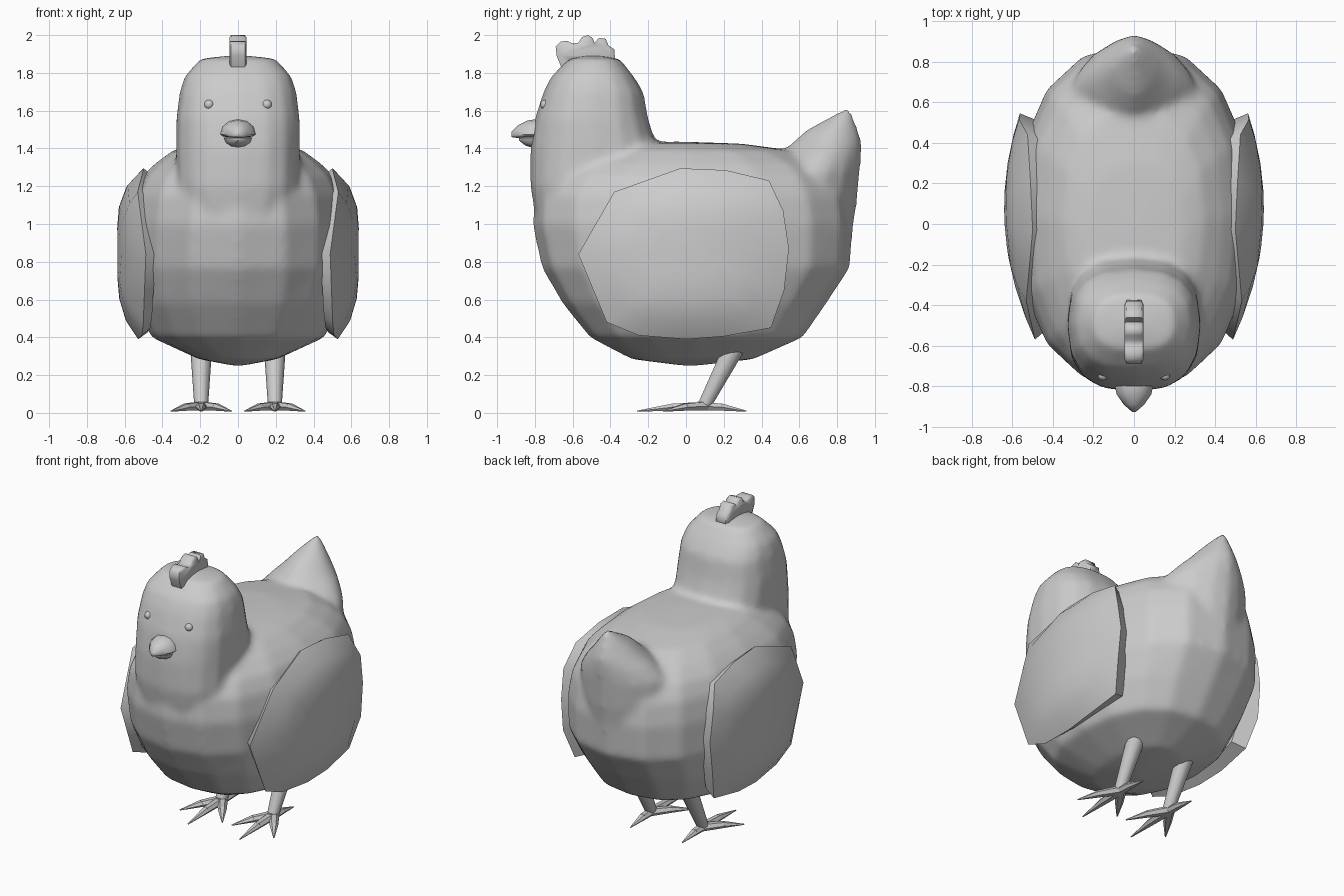
import bpy, bmesh, math
from mathutils import Vector

if "Cube" in bpy.data.objects:
    bpy.data.objects.remove(bpy.data.objects["Cube"])

grey = bpy.data.materials.new("plain grey")
grey.diffuse_color = (0.6, 0.6, 0.6, 1)
grey.use_nodes = True
grey.node_tree.nodes["Principled BSDF"].inputs["Base Color"].default_value = grey.diffuse_color


def shade(ob, angle):
    bpy.ops.object.select_all(action='DESELECT')
    ob.select_set(True)
    bpy.context.view_layer.objects.active = ob
    bpy.ops.object.shade_smooth_by_angle(angle=math.radians(angle))


def finish(name, bm, angle=50):
    """Turn a bmesh into a smooth-shaded object."""
    bmesh.ops.recalc_face_normals(bm, faces=bm.faces)
    me = bpy.data.meshes.new(name)
    bm.to_mesh(me)
    bm.free()
    ob = bpy.data.objects.new(name, me)
    bpy.context.collection.objects.link(ob)
    me.materials.append(grey)
    shade(ob, angle)
    return ob


def bridge(bm, a, b):
    n = len(a)
    for i in range(n):
        j = (i + 1) % n
        bm.faces.new((a[i], a[j], b[j], b[i]))


def fan(bm, ring, tip):
    v = bm.verts.new(tip)
    for i in range(len(ring)):
        bm.faces.new((ring[i], ring[(i + 1) % len(ring)], v))


def loft(name, low, rings, high, sides=16, power=2.3):
    """Stack rounded rings (z, front y, back y, half width) between two tips."""
    bm = bmesh.new()
    loops = []
    for z, yf, yb, w in rings:
        loop = []
        for i in range(sides):
            t = 2 * math.pi * i / sides
            c, s = math.cos(t), math.sin(t)
            x = math.copysign(abs(c) ** (2 / power), c) * w
            y = math.copysign(abs(s) ** (2 / power), s) * (yb - yf) / 2 + (yf + yb) / 2
            loop.append(bm.verts.new((x, y, z)))
        loops.append(loop)
    for a, b in zip(loops, loops[1:]):
        bridge(bm, a, b)
    fan(bm, loops[0], low)
    fan(bm, loops[-1], high)
    return finish(name, bm)


def tube(bm, a, b, ra, rb, sides=8, flat=1.0):
    """Tapered limb from a to b; flat squashes it vertically."""
    a, b = Vector(a), Vector(b)
    side = (b - a).cross(Vector((0, 0, 1))).normalized()
    up = side.cross(b - a).normalized() * flat
    ends = []
    for p, r in ((a, ra), (b, rb)):
        ends.append([bm.verts.new(p + r * (side * math.cos(2 * math.pi * i / sides)
                     + up * math.sin(2 * math.pi * i / sides))) for i in range(sides)])
    bridge(bm, *ends)
    bm.faces.new(ends[0])
    bm.faces.new(ends[1])


# Torso, head and tail, fused into one soft skin
tail = loft("tail", (0, .55, .65), [
    (.75, .35, .85, .25), (1.10, .32, .905, .33), (1.28, .41, .922, .30),
    (1.37, .50, .93, .23), (1.43, .56, .932, .17), (1.50, .64, .912, .11)],
    (0, .865, 1.625), power=1.7)
head = loft("head", (0, -.5, .85), [
    (1.0, -.79, -.30, .28), (1.2, -.825, -.22, .325), (1.40, -.825, -.15, .33),
    (1.56, -.80, -.20, .328), (1.70, -.755, -.225, .31),
    (1.78, -.715, -.275, .285), (1.875, -.62, -.35, .20)], (0, -.50, 1.897), power=2.6)
body = loft("body", (0, .02, .245), [
    (.285, -.29, .36, .21), (.40, -.51, .62, .46), (.58, -.655, .745, .545),
    (.77, -.765, .87, .58), (1.0, -.815, .885, .58), (1.15, -.80, .86, .555),
    (1.25, -.74, .80, .51), (1.32, -.66, .72, .44), (1.39, -.52, .56, .345),
    (1.425, -.40, .30, .24)], (0, -.05, 1.437))
for part in (head, tail):
    mod = body.modifiers.new("fuse", 'BOOLEAN')
    mod.operation, mod.solver, mod.object = 'UNION', 'EXACT', part
soft = body.modifiers.new("skin", 'REMESH')
soft.mode, soft.voxel_size, soft.use_smooth_shade = 'VOXEL', .022, True
relax = body.modifiers.new("relax", 'SMOOTH')
relax.factor, relax.iterations = .5, 10
bpy.context.view_layer.objects.active = body
for mod in list(body.modifiers):
    bpy.ops.object.modifier_apply(modifier=mod.name)
bpy.data.objects.remove(tail)
bpy.data.objects.remove(head)
shade(body, 80)

# Wings: curved plates following the body
outline = [(-.57, .84), (-.38, 1.17), (-.03, 1.295), (.21, 1.285), (.44, 1.23), (.515, 1.07),
           (.545, .87), (.52, .65), (.45, .45), (.2, .405), (0, .39), (-.25, .41), (-.42, .48)]


def bulge(y, z):
    dz = z - .88
    return .64 - .36 * (y - .08) ** 2 - (4.6 if dz > 0 else 1.9) * dz ** 4


for side, label in ((-1, "left"), (1, "right")):
    bm = bmesh.new()
    loops = []
    for k, deep in ((.3, 0), (.55, 0), (.8, 0), (1, 0), (.92, 1)):
        loops.append([])
        for y, z in outline:
            inset = deep * (.08 + .05 * y)
            y, z = y * k, .85 + (z - .85) * k
            loops[-1].append(bm.verts.new((side * (bulge(y / (.92 if deep else 1), z) - inset), y, z)))
    for a, b in zip(loops, loops[1:]):
        bridge(bm, a, b)
    fan(bm, loops[0], (side * bulge(0, .85), 0, .85))
    fan(bm, loops[-1], (side * .50, 0, .85))
    finish(label + "_wing", bm, 50)

    # Leg and four-toed foot
    bm = bmesh.new()
    x = side * .195
    tube(bm, (x, .255, .345), (x, .10, .045), .058, .037, 10)
    for dx, y, start in ((0, -.26, .12), (-.16, -.12, .11), (.16, -.12, .11), (0, .32, .06)):
        base = Vector((x, start, .036))
        tip = Vector((x + dx, y, .009))
        mid = base.lerp(tip, .5) + Vector((0, 0, .008))
        tube(bm, base, mid, .034, .027, 6, .8)
        tube(bm, mid, tip, .027, .004, 6, .8)
    finish(label + "_leg", bm)

    # Eye
    bm = bmesh.new()
    bmesh.ops.create_uvsphere(bm, u_segments=14, v_segments=10, radius=.026)
    bmesh.ops.translate(bm, verts=bm.verts, vec=(side * .153, -.745, 1.632))
    finish(label + "_eye", bm)


def beak(name, stations, sides=12):
    """Rings along y: (y, half width, middle z, rise, drop)."""
    bm = bmesh.new()
    loops = []
    for y, w, mid, rise, drop in stations:
        loops.append([])
        for i in range(sides):
            t = 2 * math.pi * i / sides
            s = math.sin(t)
            loops[-1].append(bm.verts.new((w * math.cos(t), y, mid + s * (rise if s > 0 else drop))))
    for a, b in zip(loops, loops[1:]):
        bridge(bm, a, b)
    bm.faces.new(loops[0])
    bm.faces.new(loops[-1])
    finish(name, bm)


# Beak halves
beak("upper_beak", [(-.74, .09, 1.47, .08, .02), (-.79, .096, 1.475, .08, .02),
                    (-.84, .085, 1.475, .073, .02), (-.89, .05, 1.47, .053, .015),
                    (-.925, .01, 1.468, .02, .008)])
beak("lower_beak", [(-.74, .075, 1.455, .01, .05), (-.80, .077, 1.455, .01, .055),
                    (-.85, .058, 1.455, .01, .04), (-.885, .015, 1.455, .005, .012)])

# Comb: lobed profile with rounded sides
profile = [(-.66, 1.83), (-.685, 1.89), (-.69, 1.94), (-.665, 1.965), (-.63, 1.97), (-.60, 1.955),
           (-.57, 1.96), (-.55, 1.99), (-.52, 2.0), (-.495, 1.985), (-.482, 1.955), (-.46, 1.985),
           (-.425, 1.98), (-.41, 1.945), (-.38, 1.925), (-.375, 1.87), (-.40, 1.84),
           (-.50, 1.87), (-.61, 1.86)]
bm = bmesh.new()
loops = []
for x, k in ((-.046, .85), (-.036, 1), (.036, 1), (.046, .85)):
    loops.append([bm.verts.new((x, -.53 + (y + .53) * k, 1.92 + (z - 1.92) * k)) for y, z in profile])
for a, b in zip(loops, loops[1:]):
    bridge(bm, a, b)
bm.faces.new(loops[0])
bm.faces.new(loops[-1])
finish("comb", bm, 60)
